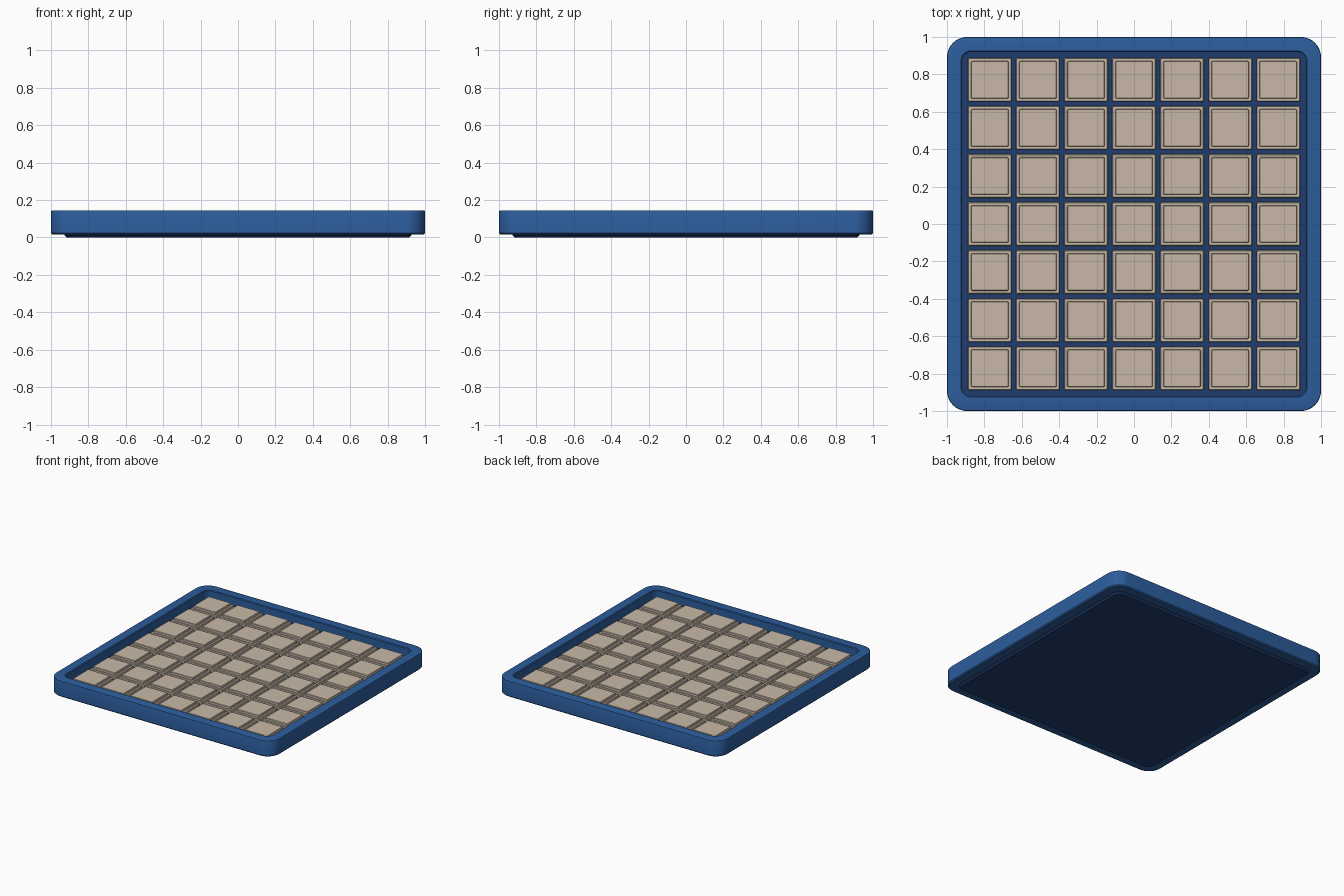
import bpy, bmesh, math

if "Cube" in bpy.data.objects:
    bpy.data.objects.remove(bpy.data.objects["Cube"])


def material(name, rgb):
    m = bpy.data.materials.new(name)
    m.diffuse_color = (*rgb, 1)
    m.use_nodes = True
    m.node_tree.nodes["Principled BSDF"].inputs["Base Color"].default_value = m.diffuse_color
    return m


BLUE = material("frame blue", (0.025, 0.110, 0.335))
NAVY = material("tray navy", (0.014, 0.047, 0.158))
BEIGE = material("tile beige", (0.578, 0.485, 0.392))


def rounded_square(half, radius, steps=8):
    """Counter-clockwise outline of a square with rounded corners."""
    pts = []
    for k, (sx, sy) in enumerate(((1, 1), (-1, 1), (-1, -1), (1, -1))):
        for i in range(steps + 1):
            a = math.pi / 2 * (k + i / steps)
            pts.append((sx * (half - radius) + radius * math.cos(a),
                        sy * (half - radius) + radius * math.sin(a)))
    return pts


def loft(name, rings, mat, closed=False, steps=8):
    """Skin a stack of (half size, corner radius, z) rounded squares."""
    bm = bmesh.new()
    loops = [[bm.verts.new((x, y, z)) for x, y in rounded_square(h, r, steps)]
             for h, r, z in rings]
    pairs = list(zip(loops, loops[1:]))
    if closed:
        pairs.append((loops[-1], loops[0]))
    else:
        bm.faces.new(loops[0][::-1])
        bm.faces.new(loops[-1])
    for a, b in pairs:
        for i in range(len(a)):
            j = (i + 1) % len(a)
            bm.faces.new((a[i], a[j], b[j], b[i]))
    bmesh.ops.recalc_face_normals(bm, faces=bm.faces)
    mesh = bpy.data.meshes.new(name)
    bm.to_mesh(mesh)
    bm.free()
    mesh.materials.append(mat)
    obj = bpy.data.objects.new(name, mesh)
    bpy.context.collection.objects.link(obj)
    bpy.context.view_layer.objects.active = obj
    obj.select_set(True)
    bpy.ops.object.shade_smooth_by_angle(angle=math.radians(30))
    obj.select_set(False)
    return obj


# Raised frame with softened edges, swept as a closed ring
loft("frame", [
    (0.92, 0.05, 0.015), (0.992, 0.10, 0.015), (1.0, 0.108, 0.023),
    (1.0, 0.108, 0.137), (0.998, 0.106, 0.143), (0.992, 0.10, 0.145),
    (0.926, 0.056, 0.145), (0.92, 0.05, 0.14)], BLUE, closed=True)

# Base plate that shows below the frame and forms the recessed floor
loft("tray_floor", [
    (0.915, 0.055, 0.0), (0.928, 0.068, 0.012),
    (0.928, 0.068, 0.016), (0.921, 0.051, 0.018), (0.921, 0.051, 0.075)], NAVY)

# Stepped tiles: a low plate with a raised pad, in a seven by seven grid
COUNT, PITCH = 7, 0.257
tile = loft("tile_1", [
    (0.117, 0.006, 0.074), (0.117, 0.006, 0.095), (0.113, 0.004, 0.099),
    (0.1, 0.006, 0.099), (0.1, 0.006, 0.115), (0.097, 0.004, 0.118)],
    BEIGE, steps=2)
for n in range(COUNT * COUNT):
    obj = tile if n == 0 else tile.copy()
    obj.name = f"tile_{n + 1}"
    if n:
        bpy.context.collection.objects.link(obj)
    obj.location = ((n % COUNT - 3) * PITCH, (n // COUNT - 3) * PITCH, 0)
